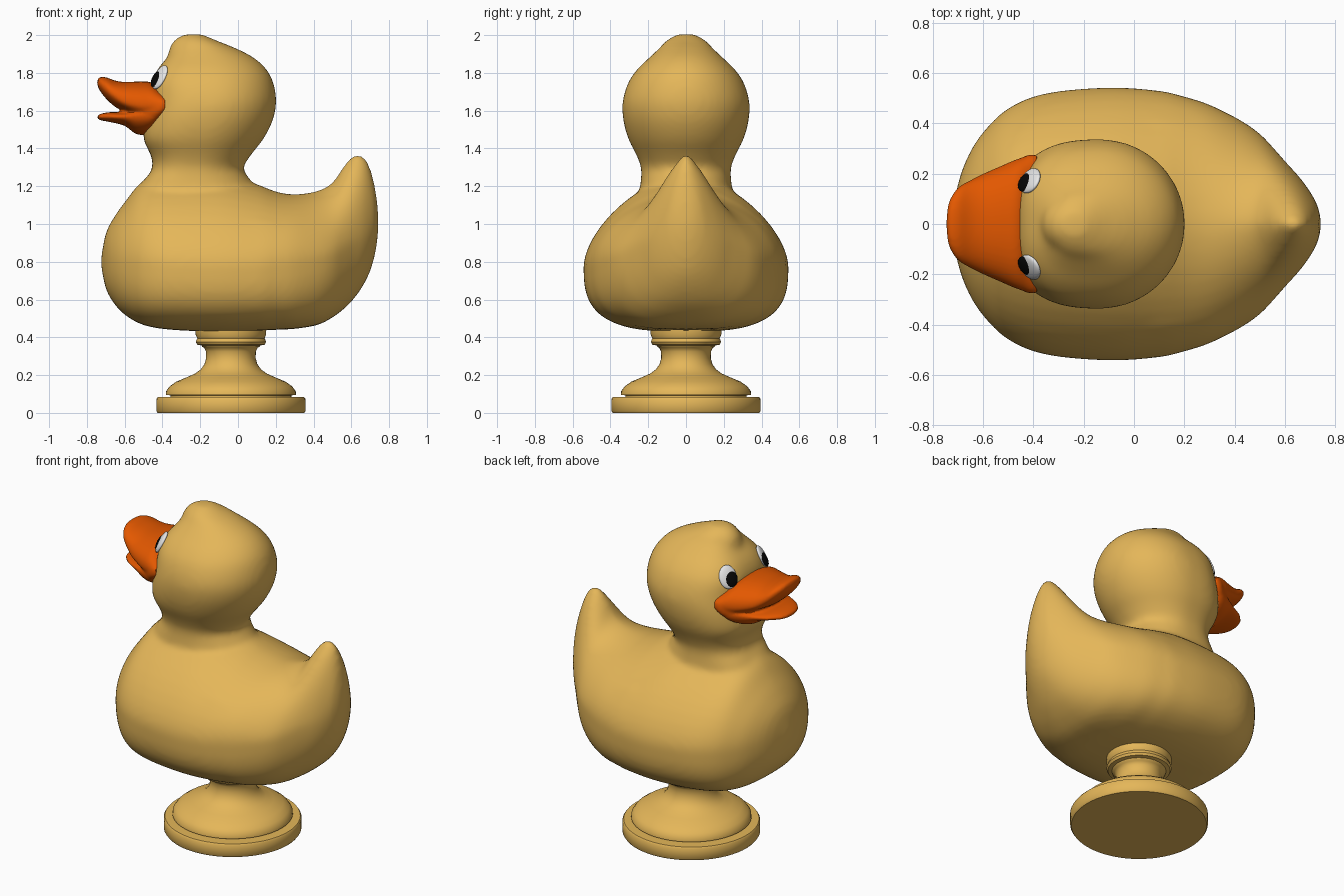
import bpy, bmesh, math
from mathutils import Vector, Matrix
from mathutils.bvhtree import BVHTree


def material(name, rgb):
    m = bpy.data.materials.new(name)
    m.diffuse_color = (*rgb, 1)
    return m


YELLOW = material("warm_yellow", (0.78, 0.47, 0.10))
ORANGE = material("beak_orange", (0.77, 0.097, 0.0))
WHITE = material("eye_white", (0.8, 0.8, 0.8))
BLACK = material("pupil_black", (0.002, 0.002, 0.002))


def spline(rows, steps=5):
    """Catmull-Rom interpolation of whole station rows."""
    out = []
    for i in range(len(rows) - 1):
        p0, p1, p2, p3 = (rows[max(0, min(len(rows) - 1, i + k))] for k in (-1, 0, 1, 2))
        for s in range(steps):
            t = s / steps
            out.append([0.5 * (2 * b + (c - a) * t + (2 * a - 5 * b + 4 * c - d) * t * t
                               + (3 * b - a - 3 * c + d) * t ** 3)
                        for a, b, c, d in zip(p0, p1, p2, p3)])
    return out + [list(rows[-1])]


def loft(bm, rows, axis, n=48):
    """Rows are (position, low, middle, high, half width, low power, high power)."""
    rings = []
    for pos, lo, mid, hi, w, pl, ph in spline(rows):
        w, ring = max(w, 0.004), []
        for k in range(n):
            a = 2 * math.pi * k / n
            c, s = math.cos(a), math.sin(a)
            p = ph if s >= 0 else pl
            side = math.copysign(w * abs(c) ** (2 / p), c)
            up = mid + ((hi - mid) if s >= 0 else (lo - mid)) * abs(s) ** (2 / p)
            ring.append(bm.verts.new((pos, side, up) if axis == "x" else (up, side, pos)))
        rings.append(ring)
    faces = [bm.faces.new(rings[0]), bm.faces.new(rings[-1][::-1])]
    for r, q in zip(rings, rings[1:]):
        for k in range(n):
            j = (k + 1) % n
            faces.append(bm.faces.new((r[k], q[k], q[j], r[j])))
    bmesh.ops.recalc_face_normals(bm, faces=faces)


def ball(bm, loc, radii):
    bmesh.ops.create_uvsphere(bm, u_segments=32, v_segments=20, radius=1,
                              matrix=Matrix.Translation(loc) @ Matrix.Diagonal((*radii, 1)))


def finish(name, bm, mat, voxel=0, smooth=0):
    """Turn a bmesh into an object, optionally fusing overlapping lumps."""
    me = bpy.data.meshes.new(name)
    bm.to_mesh(me)
    bm.free()
    ob = bpy.data.objects.new(name, me)
    bpy.context.collection.objects.link(ob)
    me.materials.append(mat)
    bpy.ops.object.select_all(action="DESELECT")
    bpy.context.view_layer.objects.active = ob
    ob.select_set(True)
    if voxel:
        mod = ob.modifiers.new("fuse", "REMESH")
        mod.mode, mod.voxel_size = "VOXEL", voxel
        bpy.ops.object.modifier_apply(modifier="fuse")
        mod = ob.modifiers.new("soften", "SMOOTH")
        mod.factor, mod.iterations = 0.5, smooth
        bpy.ops.object.modifier_apply(modifier="soften")
    bpy.ops.object.shade_smooth_by_angle(angle=math.radians(45))
    return ob


# Body and tail, lofted from breast to tail
bm = bmesh.new()
loft(bm, [
    (-0.725, 0.78, 0.80, 0.82, 0.02, 2.5, 2),
    (-0.70, 0.66, 0.80, 0.95, 0.16, 2.5, 2),
    (-0.66, 0.585, 0.80, 1.03, 0.27, 2.5, 1.9),
    (-0.60, 0.52, 0.80, 1.115, 0.365, 2.8, 1.8),
    (-0.50, 0.465, 0.80, 1.23, 0.46, 3, 1.65),
    (-0.35, 0.44, 0.79, 1.26, 0.52, 3, 1.6),
    (-0.10, 0.43, 0.78, 1.26, 0.543, 3, 1.62),
    (0.10, 0.435, 0.78, 1.21, 0.53, 3, 1.7),
    (0.20, 0.44, 0.79, 1.172, 0.507, 3, 1.8),
    (0.30, 0.445, 0.80, 1.157, 0.475, 3, 1.8),
    (0.42, 0.465, 0.82, 1.175, 0.415, 2.8, 1.6),
    (0.50, 0.505, 0.84, 1.22, 0.36, 2.6, 1.45),
    (0.56, 0.55, 0.87, 1.31, 0.297, 2.5, 1.35),
    (0.61, 0.60, 0.90, 1.365, 0.24, 2.4, 1.35),
    (0.66, 0.67, 0.92, 1.365, 0.185, 2.2, 1.4),
    (0.70, 0.75, 0.95, 1.30, 0.13, 2, 1.5),
    (0.73, 0.86, 1.00, 1.17, 0.075, 2, 1.8),
    (0.745, 0.98, 1.00, 1.03, 0.01, 2, 2)], "x")
# Neck and head, lofted upward
loft(bm, [(z, a, (a + b) / 2, b, w, 2.7, 2) for z, a, b, w in [
    (1.00, -0.54, 0.10, 0.26), (1.20, -0.51, 0.08, 0.242), (1.29, -0.455, 0.03, 0.237),
    (1.36, -0.46, 0.065, 0.26), (1.45, -0.50, 0.135, 0.305), (1.55, -0.49, 0.185, 0.332),
    (1.65, -0.465, 0.203, 0.335), (1.75, -0.455, 0.187, 0.305), (1.82, -0.425, 0.15, 0.257),
    (1.88, -0.375, 0.085, 0.195), (1.93, -0.335, -0.01, 0.142), (1.97, -0.31, -0.11, 0.105),
    (2.005, -0.28, -0.19, 0.045)]], "z")
# Head tuft and faint side wings melt into the same skin
ball(bm, (-0.255, 0, 1.895), (0.115, 0.115, 0.112))
for s in (1, -1):
    ball(bm, (0.0, s * 0.31, 0.80), (0.48, 0.18, 0.27))
duck = finish("duck_body", bm, YELLOW, 0.016, 14)

# Beak: upper bill curling up, lower bill beneath an open gap, shared cheeks
bm = bmesh.new()
loft(bm, [(x, a, m, b, w, 2, 2.2) for x, a, m, b, w in [
    (-0.746, 1.745, 1.75, 1.755, 0.02), (-0.735, 1.712, 1.745, 1.776, 0.09),
    (-0.70, 1.665, 1.715, 1.777, 0.145), (-0.65, 1.62, 1.675, 1.759, 0.175),
    (-0.60, 1.595, 1.645, 1.752, 0.20), (-0.52, 1.55, 1.63, 1.754, 0.235),
    (-0.46, 1.53, 1.63, 1.75, 0.26), (-0.41, 1.55, 1.63, 1.71, 0.272),
    (-0.385, 1.60, 1.63, 1.66, 0.26)]], "x")
loft(bm, [(x, a, m, b, w, 2, 2.2) for x, a, m, b, w in [
    (-0.746, 1.56, 1.565, 1.57, 0.02), (-0.73, 1.55, 1.567, 1.582, 0.08),
    (-0.68, 1.54, 1.568, 1.592, 0.135), (-0.60, 1.52, 1.57, 1.592, 0.18),
    (-0.535, 1.475, 1.575, 1.61, 0.215), (-0.46, 1.48, 1.58, 1.64, 0.25),
    (-0.41, 1.54, 1.60, 1.65, 0.265), (-0.39, 1.58, 1.61, 1.64, 0.25)]], "x")
loft(bm, [(x, a, m, b, w, 2.6, 2.6) for x, a, m, b, w in [
    (-0.53, 1.57, 1.60, 1.63, 0.19), (-0.50, 1.52, 1.60, 1.70, 0.228),
    (-0.46, 1.50, 1.61, 1.74, 0.255), (-0.42, 1.53, 1.62, 1.715, 0.275),
    (-0.385, 1.57, 1.63, 1.69, 0.275)]], "x")
finish("beak", bm, ORANGE, 0.009, 5)

# Eyes: flattened ovals seated on the head, pupils looking forward
tree = BVHTree.FromPolygons([v.co for v in duck.data.vertices],
                            [p.vertices[:] for p in duck.data.polygons])
for s, label in ((1, "left"), (-1, "right")):
    spot, normal, _, _ = tree.find_nearest(Vector((-0.46, s * 0.2, 1.805)))
    side = Vector((0, 0, 1)).cross(normal).normalized()
    if side.x > 0:
        side = -side
    up = normal.cross(side)
    if up.z < 0:
        up = -up
    for part, mat, du, dv, dn, size in (
            ("eye", WHITE, 0, 0, 0.0, (0.054, 0.07, 0.018)),
            ("pupil", BLACK, 0.014, -0.014, 0.007, (0.041, 0.048, 0.0165))):
        bm = bmesh.new()
        ball(bm, (0, 0, 0), size)
        frame = Matrix((side, up, normal)).transposed().to_4x4()
        place = Matrix.Translation(spot + side * du + up * dv + normal * dn) @ frame
        bmesh.ops.transform(bm, matrix=place, verts=bm.verts)
        bmesh.ops.recalc_face_normals(bm, faces=bm.faces)
        finish(label + "_" + part, bm, mat)

# Turned pedestal
profile = [(0, 0), (0.388, 0), (0.395, 0.01), (0.395, 0.073), (0.388, 0.083), (0.32, 0.083),
           (0.32, 0.093), (0.345, 0.095), (0.343, 0.115), (0.325, 0.14), (0.29, 0.165),
           (0.235, 0.188), (0.19, 0.208), (0.16, 0.23), (0.14, 0.258), (0.131, 0.29),
           (0.132, 0.325), (0.142, 0.345), (0.152, 0.35), (0.155, 0.357), (0.178, 0.361),
           (0.186, 0.375), (0.183, 0.385), (0.178, 0.395), (0.187, 0.415), (0.187, 0.445), (0, 0.46)]
bm = bmesh.new()
verts = [bm.verts.new((r, 0, z)) for r, z in profile]
edges = [bm.edges.new(e) for e in zip(verts, verts[1:])]
bmesh.ops.spin(bm, geom=verts + edges, cent=(0, 0, 0), axis=(0, 0, 1),
               angle=2 * math.pi, steps=64)
bmesh.ops.remove_doubles(bm, verts=bm.verts, dist=0.0005)
bmesh.ops.translate(bm, vec=(-0.0375, 0, 0), verts=bm.verts)
bmesh.ops.recalc_face_normals(bm, faces=bm.faces)
finish("pedestal", bm, YELLOW)
